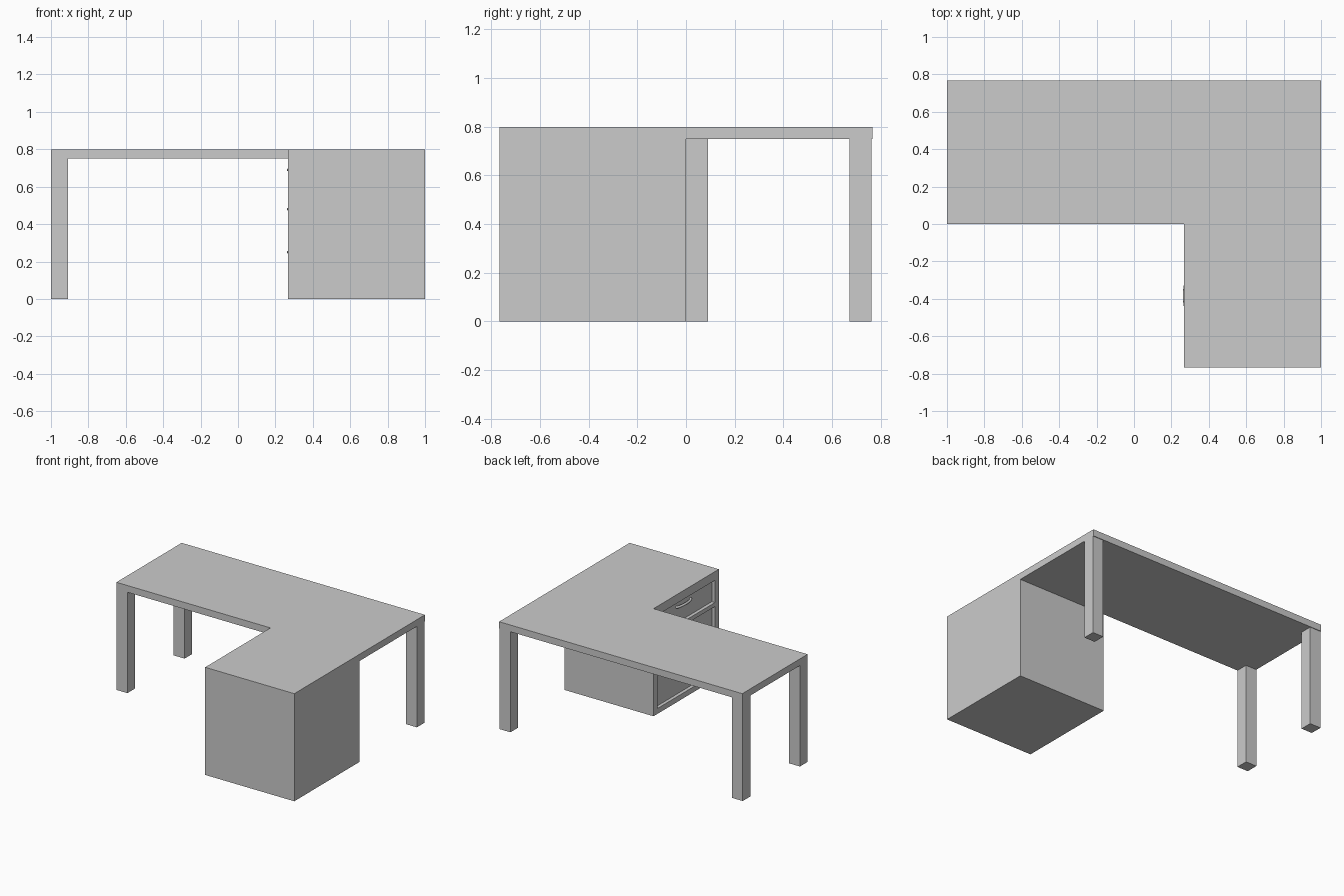
import bpy, bmesh, math

if "Cube" in bpy.data.objects:
    bpy.data.objects.remove(bpy.data.objects["Cube"])


def add_mesh(name, bm):
    bmesh.ops.recalc_face_normals(bm, faces=bm.faces)
    mesh = bpy.data.meshes.new(name)
    bm.to_mesh(mesh)
    bm.free()
    obj = bpy.data.objects.new(name, mesh)
    bpy.context.collection.objects.link(obj)
    return obj


def box(name, lo, hi):
    bm = bmesh.new()
    bmesh.ops.create_cube(bm, size=1)
    for v in bm.verts:
        v.co = [l + (c + 0.5) * (h - l) for l, h, c in zip(lo, hi, v.co)]
    return add_mesh(name, bm)


def extrude_down(bm, faces, z):
    result = bmesh.ops.extrude_face_region(bm, geom=faces)["geom"]
    for v in result:
        if isinstance(v, bmesh.types.BMVert):
            v.co.z = z


HALF, DEPTH, TOP, UNDER, CAB_X, LEG = 1.0, 0.767, 0.80, 0.75, 0.267, 0.09
RECESS = 0.025

# L-shaped top, with the short wing carried down to the floor as a cabinet
bm = bmesh.new()
plan = [(-HALF, 0), (CAB_X, 0), (HALF, 0), (HALF, DEPTH), (-HALF, DEPTH),
        (CAB_X, -DEPTH), (HALF, -DEPTH)]


def plan_faces(z):
    v = [bm.verts.new((x, y, z)) for x, y in plan]
    return v


up, low = plan_faces(TOP), plan_faces(UNDER)
for ring in (up, low):
    bm.faces.new([ring[i] for i in (0, 1, 2, 3, 4)])
outline = (0, 1, 5, 6, 2, 3, 4)
for a, b in zip(outline, outline[1:] + outline[:1]):
    bm.faces.new((up[a], up[b], low[b], low[a]))
bm.faces.new([up[i] for i in (5, 6, 2, 1)])
floor = [bm.verts.new((*plan[i], 0)) for i in (5, 6, 2, 1)]
wing = [low[i] for i in (5, 6, 2, 1)]
for i in range(4):
    j = (i + 1) % 4
    bm.faces.new((wing[i], wing[j], floor[j], floor[i]))
bm.faces.new(floor)
bmesh.ops.recalc_face_normals(bm, faces=bm.faces)
bmesh.ops.dissolve_limit(bm, angle_limit=math.radians(1), verts=bm.verts, edges=bm.edges)
desk = add_mesh("desktop_and_cabinet", bm)

# Recessed drawer fronts on the inner side of the cabinet, each with a bow handle
drawers = [(0.04, 0.31, 0.25), (0.34, 0.54, 0.48), (0.57, 0.735, 0.69)]
for n, (z0, z1, handle_z) in enumerate(drawers, 1):
    cutter = box(f"drawer_cutter_{n}", (CAB_X - 0.1, -DEPTH + 0.045, z0),
                 (CAB_X + RECESS, -0.045, z1))
    cutter.hide_render = True
    cutter.hide_viewport = True
    mod = desk.modifiers.new(f"drawer_{n}", 'BOOLEAN')
    mod.operation, mod.solver, mod.object = 'DIFFERENCE', 'EXACT', cutter

    curve = bpy.data.curves.new(f"drawer_handle_{n}", 'CURVE')
    curve.dimensions = '3D'
    curve.bevel_depth, curve.bevel_resolution = 0.009, 2
    curve.use_fill_caps = True
    spline = curve.splines.new('POLY')
    steps = 12
    spline.points.add(steps)
    for i, p in enumerate(spline.points):
        t = math.pi * i / steps
        p.co = (CAB_X + RECESS - 0.022 * math.sin(t),
                -DEPTH / 2 - 0.085 * math.cos(t), handle_z, 1)
    handle = bpy.data.objects.new(f"drawer_handle_{n}", curve)
    bpy.context.collection.objects.link(handle)

# Square legs
for name, x, y in (("front_left_leg", -HALF, 0),
                   ("back_left_leg", -HALF, DEPTH - LEG - 0.005),
                   ("back_right_leg", HALF - LEG, DEPTH - LEG - 0.005)):
    box(name, (x, y, 0), (x + LEG, y + LEG, UNDER))
